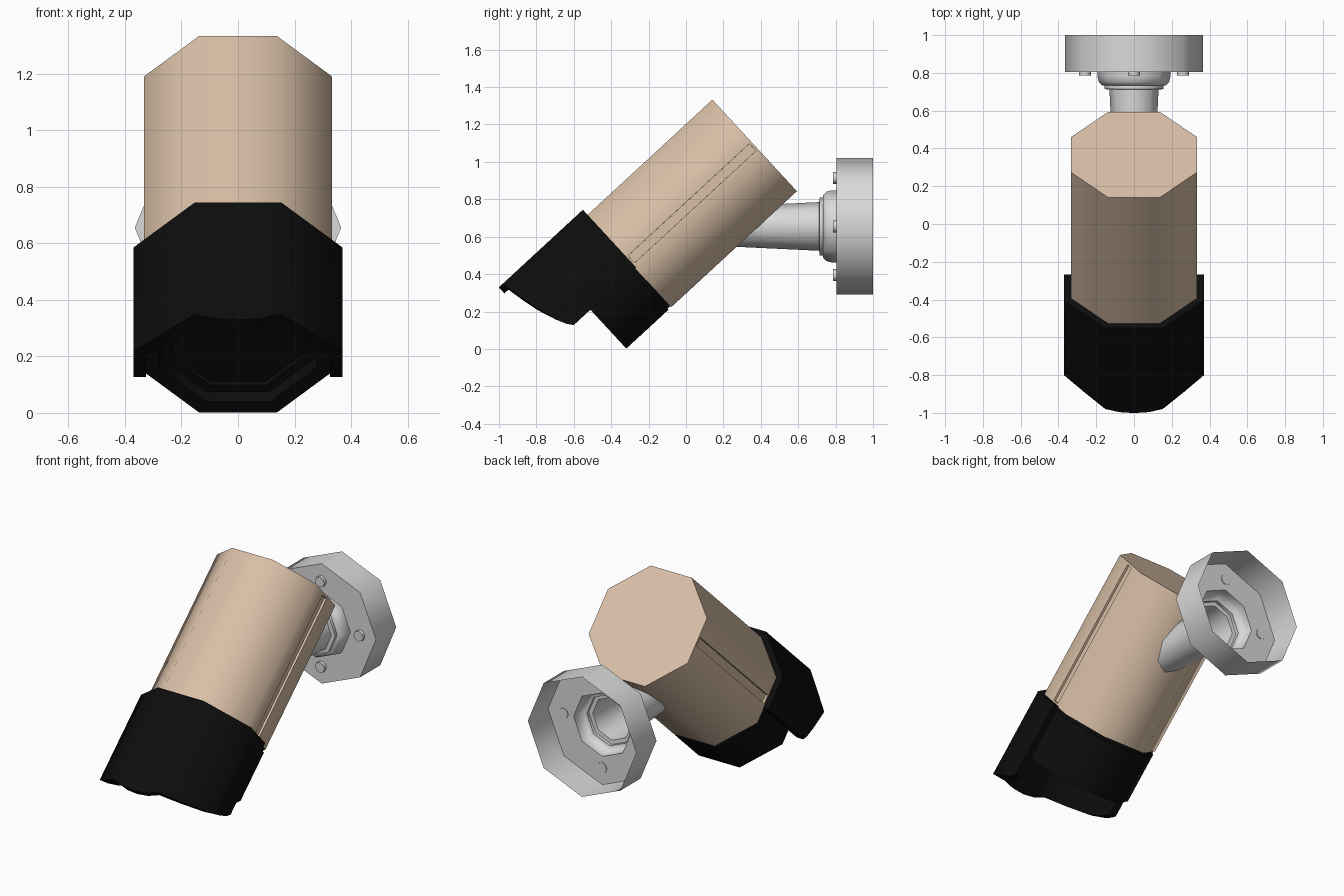
import bpy, bmesh
from math import radians, cos, sin, pi

if "Cube" in bpy.data.objects:
    bpy.data.objects.remove(bpy.data.objects["Cube"])

TILT = radians(42.7)
PIVOT = (0, 0.367, 1.088)      # centre of the housing's rear face
FLAT = 1 / cos(pi / 8)         # apothem to corner radius of an octagon


def material(name, rgb):
    m = bpy.data.materials.new(name)
    m.use_nodes = True
    m.diffuse_color = (*rgb, 1)
    m.node_tree.nodes["Principled BSDF"].inputs["Base Color"].default_value = (*rgb, 1)
    return m


beige = material("beige paint", (0.70, 0.53, 0.39))
black = material("black plastic", (0.004, 0.004, 0.004))
grey = material("grey metal", (0.70, 0.70, 0.70))


def finish(bm, name, mat, tilted=False):
    bmesh.ops.recalc_face_normals(bm, faces=bm.faces[:])
    me = bpy.data.meshes.new(name)
    bm.to_mesh(me)
    bm.free()
    me.materials.append(mat)
    ob = bpy.data.objects.new(name, me)
    bpy.context.collection.objects.link(ob)
    if tilted:
        ob.location = PIVOT
        ob.rotation_euler.x = TILT
    bpy.ops.object.select_all(action='DESELECT')
    ob.select_set(True)
    bpy.context.view_layer.objects.active = ob
    bpy.ops.object.shade_smooth_by_angle(angle=radians(50))
    return ob


def lathe(profile, sides=8, phase=0.0, caps=True):
    """Spin (radius, y) points around the y axis."""
    bm = bmesh.new()
    rings = []
    for r, y in profile:
        angles = [phase + 2 * pi * i / sides for i in range(sides)]
        rings.append([bm.verts.new((r * cos(a), y, r * sin(a))) for a in angles])
    for a, b in zip(rings, rings[1:]):
        for i in range(sides):
            j = (i + 1) % sides
            bm.faces.new((a[i], a[j], b[j], b[i]))
    if caps:
        bm.faces.new(rings[0])
        bm.faces.new(rings[-1])
    bmesh.ops.recalc_face_normals(bm, faces=bm.faces[:])
    return bm


def housing_part(points):
    """Flat-topped octagonal part from (apothem, distance forward) points."""
    return lathe([(r * FLAT, -s) for r, s in points], phase=pi / 8)


# Housing with a shallow groove down each side
bm = housing_part([(0.333, 0), (0.333, 0.915)])
bm.normal_update()
for f in [f for f in bm.faces if abs(f.normal.x) > 0.99]:
    bmesh.ops.inset_individual(bm, faces=[f], thickness=0.01)
    for v in f.verts:
        v.co.y = -0.014 if v.co.y > -0.45 else -0.898
        v.co.z = 0.026 if v.co.z > 0 else -0.026
    bmesh.ops.inset_individual(bm, faces=[f], thickness=0.0005)
    for v in f.verts:
        v.co.x *= 0.96
finish(bm, "housing", beige, True)

# Front section with recessed window
finish(housing_part([(0.325, 0.9), (0.325, 0.935), (0.333, 0.935), (0.333, 1.241),
                     (0.28, 1.241), (0.27, 1.2), (0.24, 1.2), (0.235, 1.185)]),
       "front_section", black, True)

# Sun hood: half outline as (x, height, forward reach), mirrored
half = [(0, 0.37, 1.52), (0.08, 0.37, 1.513), (0.153, 0.37, 1.49), (0.26, 0.263, 1.472),
        (0.37, 0.153, 1.448), (0.37, 0.04, 1.412), (0.37, -0.02, 1.385), (0.37, -0.05, 1.362)]
outline = [(-x, t, s) for x, t, s in half[:0:-1]] + half
bm = bmesh.new()
k = 0.326 / 0.37
loops = []
for x, t, s in outline:
    ti = t * k if t > 0 else t
    loops.append([bm.verts.new(p) for p in (
        (x, -0.908, t), (x, -s, t), (x * k, -s, ti), (x * k, -0.908, ti))])
for a, b in zip(loops, loops[1:]):
    for i in range(4):
        j = (i + 1) % 4
        bm.faces.new((a[i], a[j], b[j], b[i]))
bm.faces.new(loops[0])
bm.faces.new(loops[-1])
finish(bm, "sun_hood", black, True)

# Wall mount: open cup, stepped collar and tapered arm
mount = finish(lathe([(0.365, 1.0), (0.365, 0.805), (0.193, 0.805), (0.193, 0.78),
                      (0.186, 0.752), (0.168, 0.733), (0.155, 0.733), (0.155, 0.714),
                      (0.13, 0.712), (0.108, 0.25)], caps=False), "wall_mount", grey)
mount.location.z = 0.655

# Mount screws
for i in range(4):
    a = i * pi / 2
    screw = finish(lathe([(0.032, 0.81), (0.032, 0.785)], sides=8), "mount_screw", grey)
    screw.location = (0.26 * cos(a), 0, 0.655 + 0.26 * sin(a))
